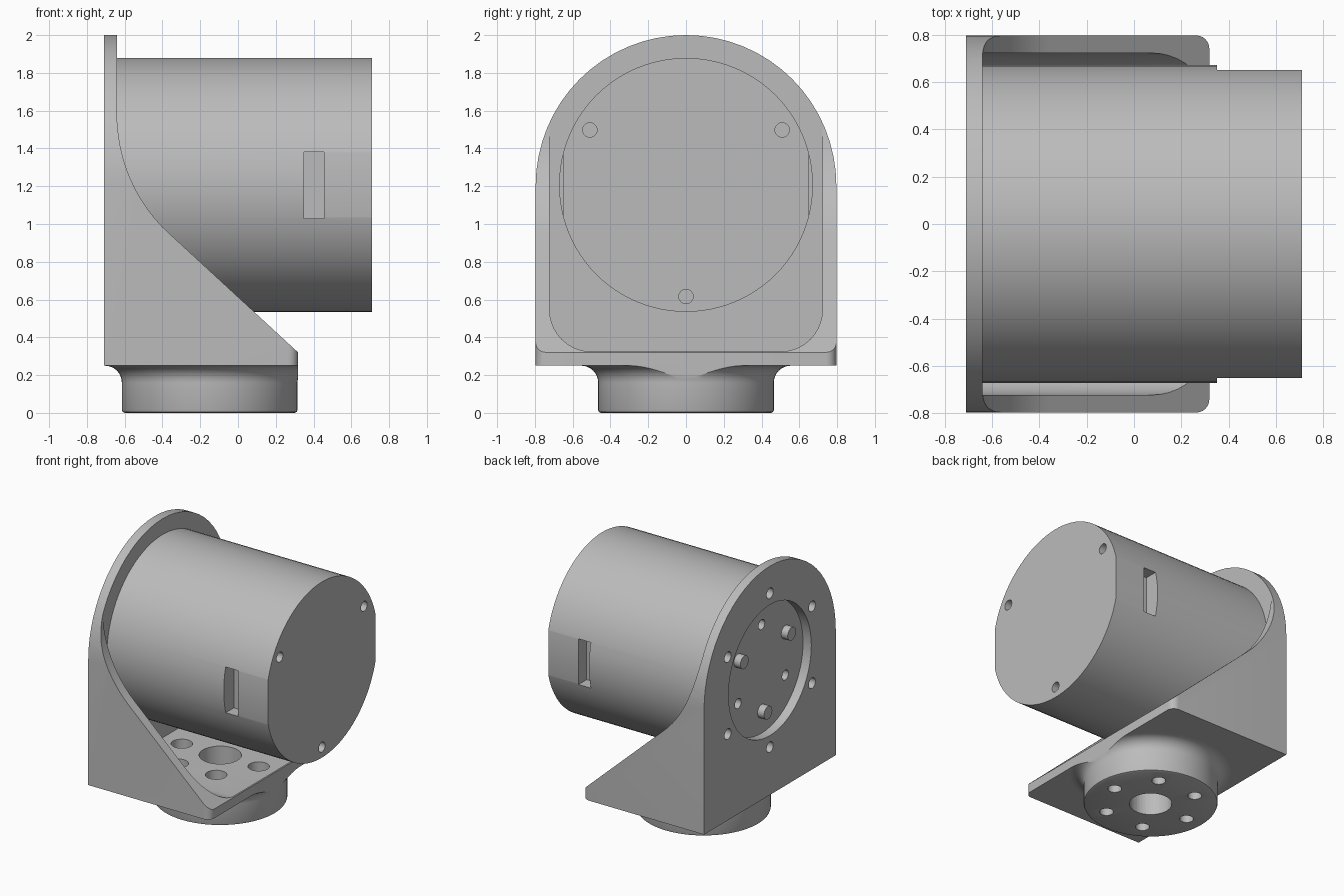
import bpy, bmesh
from math import sin, cos, pi, radians
from mathutils import Vector

if "Cube" in bpy.data.objects:
    bpy.data.objects.remove(bpy.data.objects["Cube"])

AXIS_Z = 1.204             # height of the motor axis
ARCH_R = 0.796             # half width of the bracket
BACK, WALL, EDGE = -0.71, -0.64, 0.318
FLOOR, UNDER = 0.325, 0.25
HUB_X = -0.15

grey = bpy.data.materials.new("plain_grey")
grey.use_nodes = True
grey.diffuse_color = (0.5, 0.5, 0.5, 1)
grey.node_tree.nodes["Principled BSDF"].inputs["Base Color"].default_value = (0.5, 0.5, 0.5, 1)


def finish(name, bm):
    bmesh.ops.recalc_face_normals(bm, faces=bm.faces)
    mesh = bpy.data.meshes.new(name)
    bm.to_mesh(mesh)
    bm.free()
    mesh.materials.append(grey)
    obj = bpy.data.objects.new(name, mesh)
    bpy.context.collection.objects.link(obj)
    return obj


def prism(name, outline, axis, lo, hi):
    """Extrude a 2D outline along x, y or z; the outline uses the other two axes in order."""
    place = {"x": lambda a, b: (lo, a, b), "y": lambda a, b: (a, lo, b), "z": lambda a, b: (a, b, lo)}[axis]
    bm = bmesh.new()
    face = bm.faces.new([bm.verts.new(place(a, b)) for a, b in outline])
    out = bmesh.ops.extrude_face_region(bm, geom=[face])
    shift = Vector([hi - lo if axis == k else 0 for k in "xyz"])
    bmesh.ops.translate(bm, vec=shift, verts=[g for g in out["geom"] if isinstance(g, bmesh.types.BMVert)])
    return finish(name, bm)


def arc(cx, cy, r, start, end, steps):
    angles = [radians(start + (end - start) * i / steps) for i in range(steps + 1)]
    return [(cx + r * cos(a), cy + r * sin(a)) for a in angles]


def rod(name, cx, cy, r, axis, lo, hi, sides=24):
    return prism(name, arc(cx, cy, r, 0, 360, sides)[:-1], axis, lo, hi)


def box(name, x, y, z):
    return prism(name, [(x[0], y[0]), (x[1], y[0]), (x[1], y[1]), (x[0], y[1])], "z", *z)


def boolean(obj, cutter, operation="DIFFERENCE", keep=False):
    mod = obj.modifiers.new("cut", "BOOLEAN")
    mod.operation, mod.object, mod.solver = operation, cutter, "EXACT"
    bpy.context.view_layer.objects.active = obj
    bpy.ops.object.modifier_apply(modifier=mod.name)
    if not keep:
        bpy.data.objects.remove(cutter)


def ring(cx, cy, r, start, count):
    return arc(cx, cy, r, start, start + 360, count)[:-1]


def smooth(obj):
    bpy.ops.object.select_all(action="DESELECT")
    obj.select_set(True)
    bpy.context.view_layer.objects.active = obj
    bpy.ops.object.shade_smooth_by_angle(angle=radians(25))


# Bracket: arched block trimmed by the sloping side profile
arch = [(-ARCH_R, UNDER), (ARCH_R, UNDER)] + arc(0, AXIS_Z, ARCH_R, 0, 180, 32)
bracket = prism("bracket", arch, "x", BACK, 0.5)
bend = 0.86
slope = [(-1, 0), (0.6, 0), (0.6, 0.06), (-0.36, 0.946)]
slope += arc(WALL + bend, 1.58, bend, 227.5, 180, 12)[1:] + [(WALL, 2.2), (-1, 2.2)]
boolean(bracket, prism("side_trim", slope, "y", -1, 1), "INTERSECT")

# Rounded front corners of the bracket foot
c = 0.055
plan = [(-1, -ARCH_R)] + arc(EDGE - c, c - ARCH_R, c, -90, 0, 6)
plan += arc(EDGE - c, ARCH_R - c, c, 0, 90, 6) + [(-1, ARCH_R)]
boolean(bracket, prism("plan_trim", plan, "z", -1, 3), "INTERSECT")

# Pocket between the side walls
half, r = 0.722, 0.22
pocket = [(-half, 2.3)] + arc(r - half, FLOOR + r, r, 180, 270, 10)
pocket += arc(half - r, FLOOR + r, r, 270, 360, 10) + [(half, 2.3)]
boolean(bracket, prism("pocket", pocket, "x", WALL, 1))

# Window and screw holes in the back plate
boolean(bracket, rod("window", 0, AXIS_Z, 0.5, "x", -1, WALL + 0.03, 64))
for y, z in ring(0, AXIS_Z, 0.588, 30, 6):
    boolean(bracket, rod("plate_hole", y, z, 0.04, "x", -1, WALL + 0.03))

# Hub: turned flange with a fillet under the foot
bm = bmesh.new()
profile = [(0, 0), (0.45, 0), (0.461, 0.005), (0.465, 0.015)]
profile += arc(0.555, 0.16, 0.09, 180, 90, 8) + [(0, UNDER)]
verts = [bm.verts.new((a, 0, b)) for a, b in profile]
edges = [bm.edges.new(pair) for pair in zip(verts, verts[1:])]
bmesh.ops.spin(bm, geom=verts + edges, axis=(0, 0, 1), cent=(0, 0, 0), angle=2 * pi, steps=64)
bmesh.ops.remove_doubles(bm, verts=bm.verts, dist=0.0005)
bmesh.ops.translate(bm, vec=(HUB_X, 0, 0), verts=bm.verts)
hub = finish("hub", bm)
boolean(hub, box("hub_trim", (EDGE, 1), (-1, 1), (-1, 1)))

# Bore and counterbored bolt holes through hub and foot
drills = [rod("bore", HUB_X, 0, 0.147, "z", -1, 0.5, 40)]
for x, y in ring(HUB_X, 0, 0.325, 0, 6):
    drills.append(rod("bolt_hole", x, y, 0.048, "z", -1, 0.5))
    drills.append(rod("counterbore", x, y, 0.075, "z", 0.2, 0.5))
for drill in drills:
    boolean(hub, drill, keep=True)
    boolean(bracket, drill)

# Motor body with side flats and slots
motor = rod("motor_body", 0, AXIS_Z + 0.003, 0.672, "x", WALL, 0.71, 96)
for s in (-1, 1):
    boolean(motor, box("flat", (0.353, 1), sorted((s * 0.65, s)), (0.8, 1.6)))
    boolean(motor, box("slot", (0.35, 0.455), sorted((s * 0.55, s)), (1.03, 1.38)))
for y, z in ring(0, AXIS_Z, 0.588, 30, 3):
    boolean(motor, rod("end_hole", y, z, 0.038, "x", 0.61, 1))
for y, z in ring(0, AXIS_Z, 0.33, 90, 3):
    boolean(motor, rod("rear_hole", y, z, 0.038, "x", -1, WALL + 0.1))

# Drive pins on the motor's rear face
pins = [rod("drive_pin", y, z, 0.05, "x", WALL - 0.055, WALL) for y, z in ring(0, AXIS_Z, 0.33, 30, 3)]

for part in [bracket, hub, motor] + pins:
    smooth(part)
